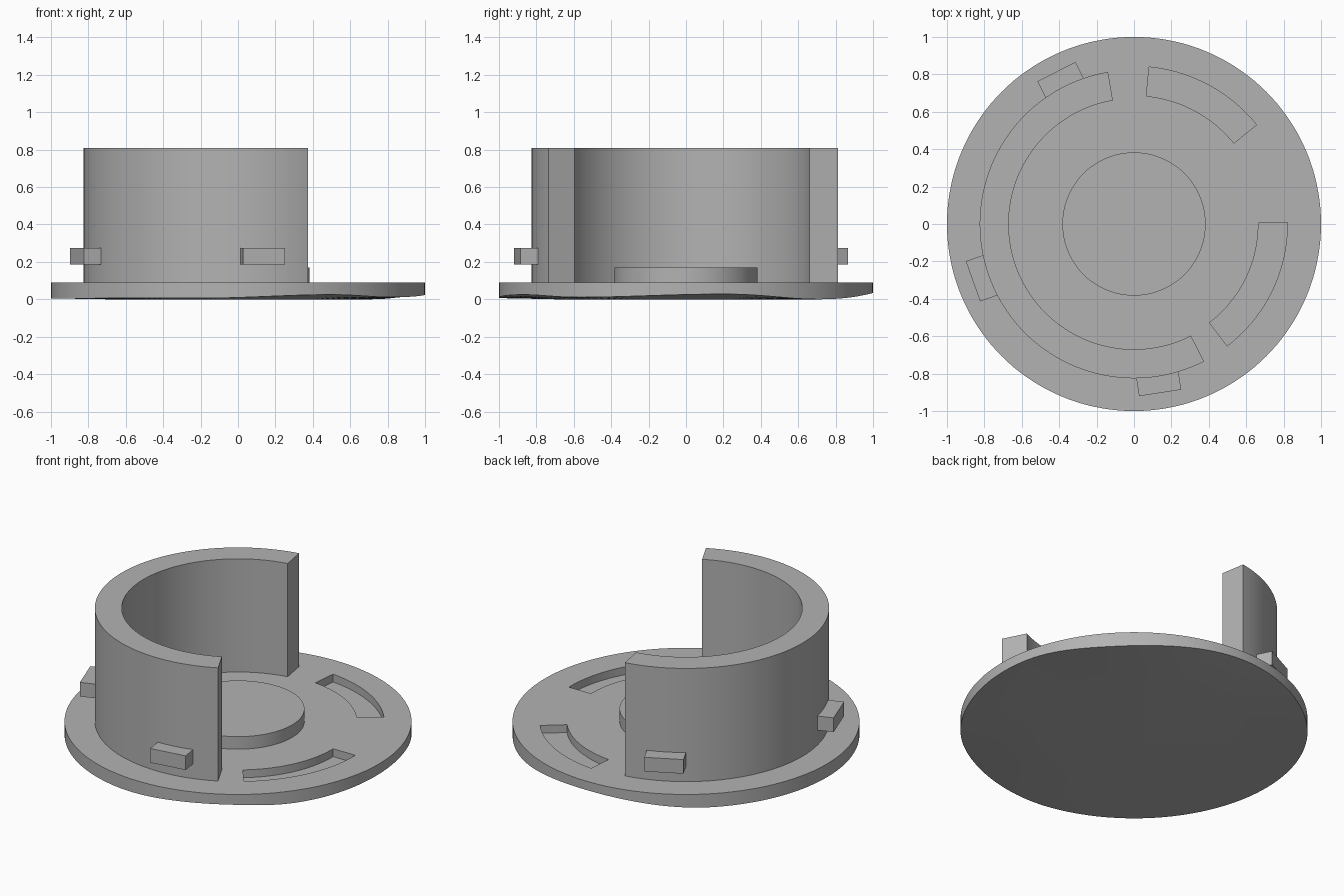
import bpy, bmesh
from math import cos, sin, radians, pi
from mathutils import Matrix, Vector

if "Cube" in bpy.data.objects:
    bpy.data.objects.remove(bpy.data.objects["Cube"])

GREY = (0.45, 0.45, 0.45, 1)
mat = bpy.data.materials.new("plain grey")
mat.use_nodes = True
mat.diffuse_color = GREY
mat.node_tree.nodes["Principled BSDF"].inputs["Base Color"].default_value = GREY


def finish(bm, name):
    bmesh.ops.recalc_face_normals(bm, faces=bm.faces)
    mesh = bpy.data.meshes.new(name)
    bm.to_mesh(mesh)
    bm.free()
    mesh.materials.append(mat)
    obj = bpy.data.objects.new(name, mesh)
    bpy.context.collection.objects.link(obj)
    return obj


def smooth(obj):
    bpy.ops.object.select_all(action="DESELECT")
    bpy.context.view_layer.objects.active = obj
    obj.select_set(True)
    bpy.ops.object.shade_smooth_by_angle(angle=radians(30))


def polar(r, a, z):
    return Vector((r * cos(a), r * sin(a), z))


def ring_sector(name, r_in, r_out, start, end, z0, z1):
    """Rectangular section swept around z between two angles in degrees."""
    bm = bmesh.new()
    steps = max(8, round(abs(end - start) / 2.5))
    rings = []
    for i in range(steps + 1):
        a = radians(start + (end - start) * i / steps)
        corners = ((r_in, z0), (r_out, z0), (r_out, z1), (r_in, z1))
        rings.append([bm.verts.new(polar(r, a, z)) for r, z in corners])
    for p, q in zip(rings, rings[1:]):
        for k in range(4):
            n = (k + 1) % 4
            bm.faces.new((p[k], p[n], q[n], q[k]))
    bm.faces.new(rings[0])
    bm.faces.new(rings[-1])
    return finish(bm, name)


def rim_height(deg):
    """Slightly uneven lower edge of the base, eased between key angles."""
    keys = ((-180, .005), (-102, .006), (-60, .025), (-35, .011), (12, .028),
            (45, 0), (90, .034), (135, .004), (180, .005))
    for (a, za), (b, zb) in zip(keys, keys[1:]):
        if a <= deg <= b:
            t = (1 - cos(pi * (deg - a) / (b - a))) / 2
            return za + (zb - za) * t
    return 0


# Base disc with a gently uneven underside
SIDES = 144
bm = bmesh.new()
upper, lower, inner = [], [], []
for i in range(SIDES):
    deg = -180 + 360 * i / SIDES
    a = radians(deg)
    upper.append(bm.verts.new(polar(1, a, 0.09)))
    lower.append(bm.verts.new(polar(1, a, rim_height(deg))))
    inner.append(bm.verts.new(polar(0.7, a, 0)))
for i in range(SIDES):
    j = (i + 1) % SIDES
    bm.faces.new((lower[i], lower[j], upper[j], upper[i]))
    bm.faces.new((inner[i], inner[j], lower[j], lower[i]))
bm.faces.new(upper)
bm.faces.new(inner)
base = finish(bm, "base_disc")

# Two curved recesses in the top of the base
for label, r_in, r_out, start, end in (("back", 0.687, 0.843, 39, 84.5),
                                       ("front", 0.665, 0.82, -52.6, 0.5)):
    cutter = ring_sector(label + "_recess_cutter", r_in, r_out, start, end, 0.04, 0.2)
    cutter.hide_render = True
    mod = base.modifiers.new(label + "_recess", "BOOLEAN")
    mod.operation, mod.solver, mod.object = "DIFFERENCE", "EXACT", cutter
    bpy.context.view_layer.objects.active = base
    bpy.ops.object.modifier_apply(modifier=mod.name)
    bpy.data.objects.remove(cutter)
smooth(base)

# Tall open collar
smooth(ring_sector("collar_wall", 0.67, 0.825, 99.7, 297, 0.08, 0.81))

# Low round boss in the middle
bm = bmesh.new()
bmesh.ops.create_cone(bm, cap_ends=True, segments=96, radius1=0.383, radius2=0.383,
                      depth=0.1, matrix=Matrix.Translation((0, 0, 0.12)))
smooth(finish(bm, "centre_boss"))

# Three locking lugs on the outside of the collar
for label, deg in (("back", 117), ("side", 199.6), ("front", -81.2)):
    bm = bmesh.new()
    place = (Matrix.Rotation(radians(deg), 4, "Z") @ Matrix.Translation((0.85, 0, 0.23))
             @ Matrix.Diagonal((0.128, 0.228, 0.09, 1)))
    bmesh.ops.create_cube(bm, size=1, matrix=place)
    finish(bm, label + "_lug")
